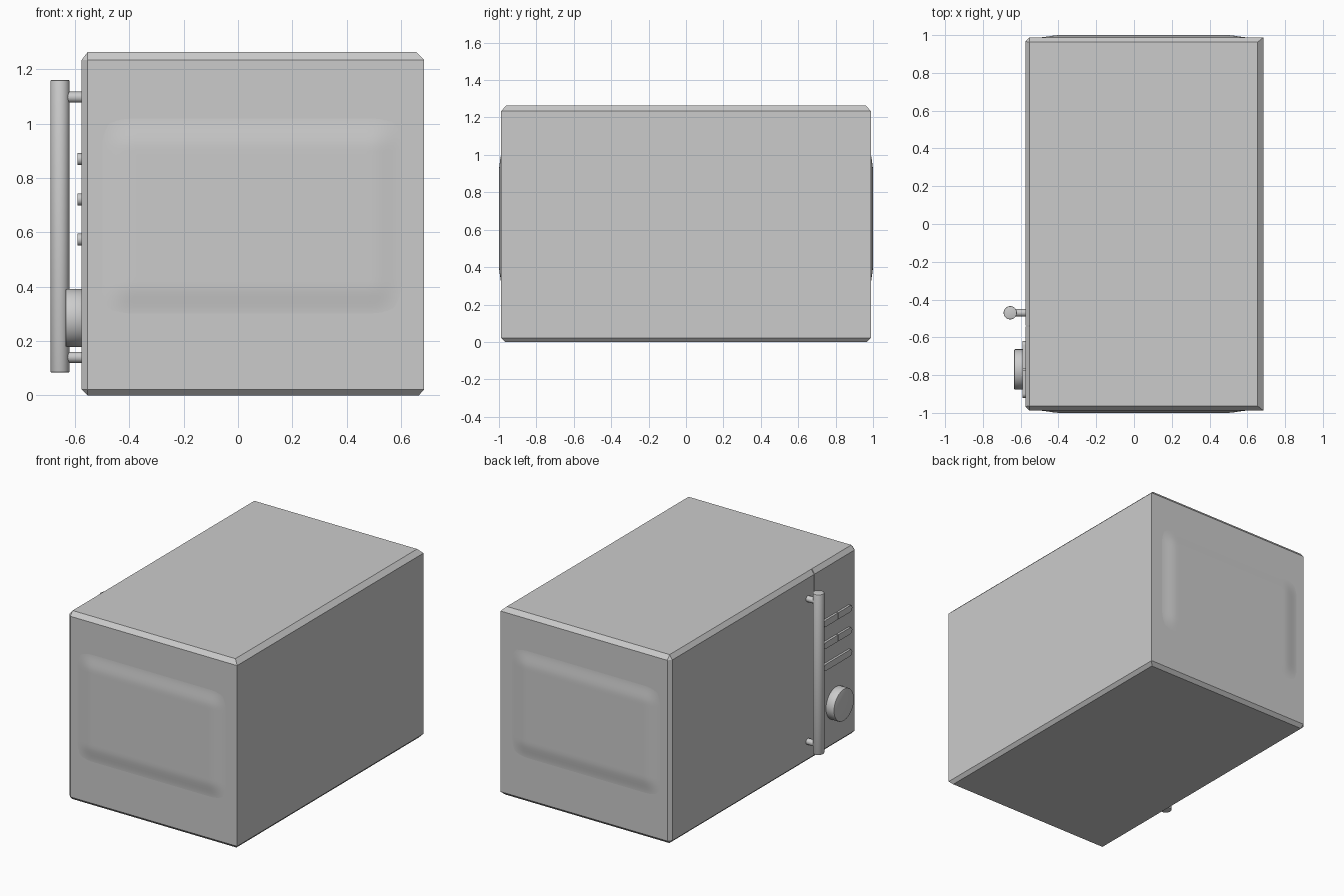
import bpy, bmesh, math
from mathutils import Matrix, Vector

if "Cube" in bpy.data.objects:
    bpy.data.objects.remove(bpy.data.objects["Cube"])

ANGLE = math.radians(35)


def finish(name, bm, smooth=True):
    bmesh.ops.recalc_face_normals(bm, faces=bm.faces)
    mesh = bpy.data.meshes.new(name)
    bm.to_mesh(mesh)
    bm.free()
    ob = bpy.data.objects.new(name, mesh)
    bpy.context.collection.objects.link(ob)
    bpy.ops.object.select_all(action='DESELECT')
    ob.select_set(True)
    bpy.context.view_layer.objects.active = ob
    if smooth:
        bpy.ops.object.shade_smooth_by_angle(angle=ANGLE)
    return ob


def rod(name, centre, radius, length, axis, bevel=0.0, segments=40):
    rot = Vector((0, 0, 1)).rotation_difference(Vector(axis)).to_matrix().to_4x4()
    bm = bmesh.new()
    bmesh.ops.create_cone(bm, cap_ends=True, segments=segments, radius1=radius, radius2=radius,
                          depth=length, matrix=Matrix.Translation(centre) @ rot)
    if bevel:
        rims = [e for e in bm.edges if any(len(f.verts) > 4 for f in e.link_faces)]
        bmesh.ops.bevel(bm, geom=rims, offset=bevel, segments=2, affect='EDGES', profile=0.5)
    return finish(name, bm)


def ring(z, front, back, half_y, chamfer):
    return [(front, -half_y + chamfer, z), (front + chamfer, -half_y, z), (back, -half_y, z),
            (back, half_y, z), (front + chamfer, half_y, z), (front, half_y - chamfer, z)]


# Cabinet: stacked outlines with chamfered top, bottom and front corners
bm = bmesh.new()
rings = [[bm.verts.new(p) for p in ring(*r)] for r in (
    (0.0, -0.553, 0.665, 0.966, 0.0),
    (0.022, -0.575, 0.685, 0.988, 0.022),
    (1.234, -0.575, 0.685, 0.988, 0.022),
    (1.263, -0.553, 0.655, 0.963, 0.0))]
for low, high in zip(rings, rings[1:]):
    for i in range(6):
        j = (i + 1) % 6
        bm.faces.new((low[i], low[j], high[j], high[i]))
bm.faces.new(rings[0][::-1])
bm.faces.new(rings[-1])
bmesh.ops.remove_doubles(bm, verts=bm.verts, dist=1e-5)
cabinet = finish("cabinet", bm, smooth=False)

# Narrow gap between door and control panel
bm = bmesh.new()
bmesh.ops.create_cube(bm, size=1, matrix=Matrix.Translation((-0.58, -0.54, 0.63))
                      @ Matrix.Diagonal((0.05, 0.006, 1.6, 1)))
cutter = finish("door_gap_cutter", bm, smooth=False)
cutter.hide_render = True
cut = cabinet.modifiers.new("door_gap", 'BOOLEAN')
cut.object, cut.operation, cut.solver = cutter, 'DIFFERENCE', 'EXACT'
bpy.context.view_layer.objects.active = cabinet
bpy.ops.object.modifier_apply(modifier="door_gap")
bpy.data.objects.remove(cutter)


# Softly raised panels pressed into both sides
def ease(d, width=0.12):
    t = max(0.0, min(1.0, d / width))
    return t * t * (3 - 2 * t)


for side, label in ((-1, "left"), (1, "right")):
    bm = bmesh.new()
    bmesh.ops.create_grid(bm, x_segments=56, y_segments=40, size=0.5)
    for v in bm.verts:
        x, z = 0.05 + v.co.x * 1.12, 0.66 + v.co.y * 0.74
        lift = ease(0.56 - abs(x - 0.05)) * ease(0.37 - abs(z - 0.66))
        v.co = (x, side * (0.9875 + 0.0125 * lift), z)
    panel = finish("side_panel_" + label, bm)
    if panel.data.polygons[0].normal.y * side < 0:
        panel.data.flip_normals()

# Handle bar with two posts
rod("handle_bar", (-0.655, -0.47, 0.622), 0.035, 1.075, (0, 0, 1), 0.003)
for label, z in (("lower", 0.14), ("upper", 1.097)):
    rod("handle_post_" + label, (-0.605, -0.47, z), 0.02, 0.075, (1, 0, 0), segments=24)

# Control knob
rod("knob", (-0.6, -0.77, 0.285), 0.107, 0.07, (1, 0, 0), 0.006, 64)


# Pill-shaped buttons; the upper two rows are split in the middle
def button(name, y0, y1, z, round_left=True, round_right=True, r=0.022):
    pts = []
    for y, rounded, start in ((y1, round_right, -90), (y0, round_left, 90)):
        if rounded:
            c = y - r if start < 0 else y + r
            pts += [(c + r * math.cos(math.radians(start + a)),
                     z + r * math.sin(math.radians(start + a))) for a in range(0, 181, 15)]
        else:
            s = -1 if start < 0 else 1
            pts += [(y, z + s * r), (y, z - s * r)]
    bm = bmesh.new()
    face = bm.faces.new([bm.verts.new((-0.565, y, zz)) for y, zz in pts])
    out = bmesh.ops.extrude_face_region(bm, geom=[face])
    bmesh.ops.translate(bm, vec=(-0.025, 0, 0),
                        verts=[g for g in out["geom"] if isinstance(g, bmesh.types.BMVert)])
    finish(name, bm)


for row, z in (("top", 0.869), ("middle", 0.721)):
    button("button_" + row + "_a", -0.92, -0.773, z, True, False)
    button("button_" + row + "_b", -0.767, -0.62, z, False, True)
button("button_bottom", -0.92, -0.62, 0.573)
